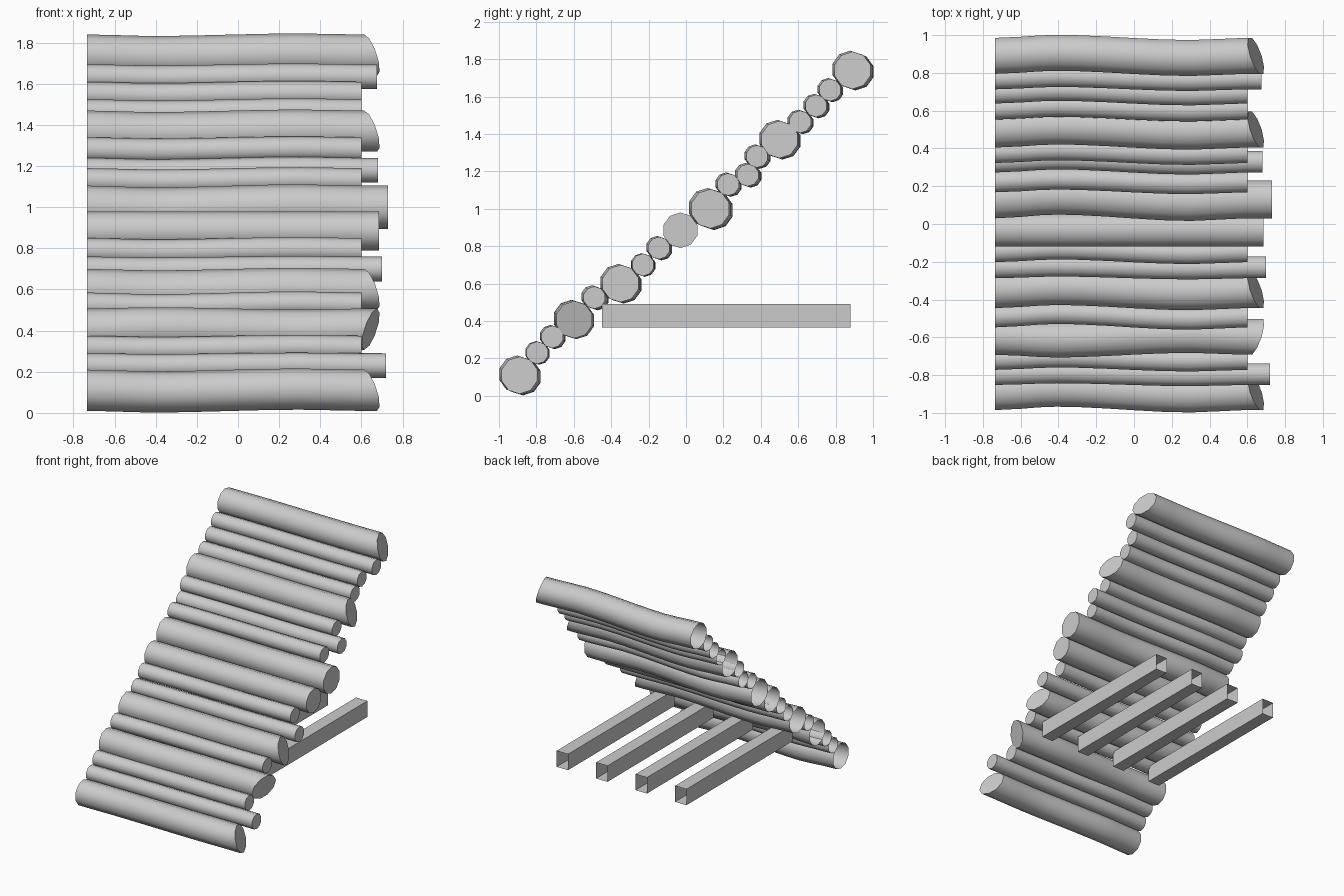
import bpy, bmesh, math

if "Cube" in bpy.data.objects:
    bpy.data.objects.remove(bpy.data.objects["Cube"])

S = math.sqrt(0.5)
X0, X1 = -0.735, 0.60
SIDES = 10


def make_object(name, bm, smooth):
    bmesh.ops.recalc_face_normals(bm, faces=bm.faces)
    mesh = bpy.data.meshes.new(name)
    bm.to_mesh(mesh)
    bm.free()
    ob = bpy.data.objects.new(name, mesh)
    bpy.context.collection.objects.link(ob)
    if smooth:
        bpy.context.view_layer.objects.active = ob
        ob.select_set(True)
        bpy.ops.object.shade_smooth_by_angle(angle=math.radians(40))
        ob.select_set(False)
    return ob


def bend(x):
    """Gentle wobble of the log: up at -0.4, down at 0.3, zero at both ends."""
    keys = [(X0, 0), (-0.41, 1), (0.30, -0.7), (X1, 0)]
    for (a, u), (b, v) in zip(keys, keys[1:]):
        if a <= x <= b:
            t = (x - a) / (b - a)
            return u + (v - u) * t * t * (3 - 2 * t)
    return 0.0


def log(name, y, z, r, end, slant=0.0, wave=1.0):
    """Wavy log along x, capped at +x, hollow at -x; slant tilts the cut along the slope."""
    bm = bmesh.new()
    stations = [X0, -0.60, -0.50, -0.41, -0.30, -0.15, 0.0, 0.15, 0.30, 0.45, 0.585]
    rings = []
    for x in stations + [end]:
        dy, dz = 0.018 * wave * bend(x), -0.008 * wave * bend(x)
        ring = []
        for i in range(SIDES):
            a = 2 * math.pi * (i + 0.5) / SIDES
            oy, oz = r * math.cos(a), r * math.sin(a)
            shift = slant * (oy + oz) * S / r if x == end else 0
            ring.append(bm.verts.new((x + shift, y + oy + dy, z + oz + dz)))
        rings.append(ring)
    for p, q in zip(rings, rings[1:]):
        for i in range(SIDES):
            j = (i + 1) % SIDES
            bm.faces.new((p[i], p[j], q[j], q[i]))
    bm.faces.new(rings[-1])
    return make_object(name, bm, True)


# Sloping raft of logs, bottom to top: y, z, radius, end x, slant, wave
LOGS = [
    (-0.89, 0.11, 0.10, 0.645, -0.044, 1),
    (-0.795, 0.23, 0.06, 0.72, 0, 0.5),
    (-0.715, 0.315, 0.06, 0.60, 0, 0.7),
    (-0.597, 0.407, 0.10, 0.645, 0.044, -0.8),
    (-0.49, 0.525, 0.06, 0.60, 0, 1),
    (-0.35, 0.60, 0.10, 0.645, -0.044, 0.9),
    (-0.23, 0.70, 0.06, 0.70, 0, 0.5),
    (-0.145, 0.79, 0.06, 0.60, 0, 0.8),
    (-0.03, 0.885, 0.095, 0.685, 0, 0),
    (0.13, 1.00, 0.105, 0.73, 0, 1.1),
    (0.225, 1.13, 0.06, 0.60, 0, 0.8),
    (0.33, 1.18, 0.06, 0.68, 0, 0.9),
    (0.38, 1.28, 0.06, 0.60, 0, 0.8),
    (0.50, 1.37, 0.10, 0.645, -0.044, 0.9),
    (0.61, 1.465, 0.06, 0.60, 0, 0.8),
    (0.695, 1.55, 0.06, 0.60, 0, 0.8),
    (0.77, 1.635, 0.06, 0.675, 0, 0.7),
    (0.89, 1.74, 0.10, 0.645, -0.044, 0.9),
]
for n, spec in enumerate(LOGS, 1):
    log(f"log_{n:02d}", *spec)


# Horizontal support beams behind the raft, open at the ends
def beam(name, x, w=0.10, y0=-0.45, y1=0.88, z0=0.365, z1=0.492):
    bm = bmesh.new()
    corners = [(x - w / 2, z0), (x + w / 2, z0), (x + w / 2, z1), (x - w / 2, z1)]
    front = [bm.verts.new((cx, y0, cz)) for cx, cz in corners]
    back = [bm.verts.new((cx, y1, cz)) for cx, cz in corners]
    for i in range(4):
        j = (i + 1) % 4
        bm.faces.new((front[i], front[j], back[j], back[i]))
    return make_object(name, bm, False)


for n in range(4):
    beam(f"support_beam_{n + 1}", -0.57 + n * 0.346)
